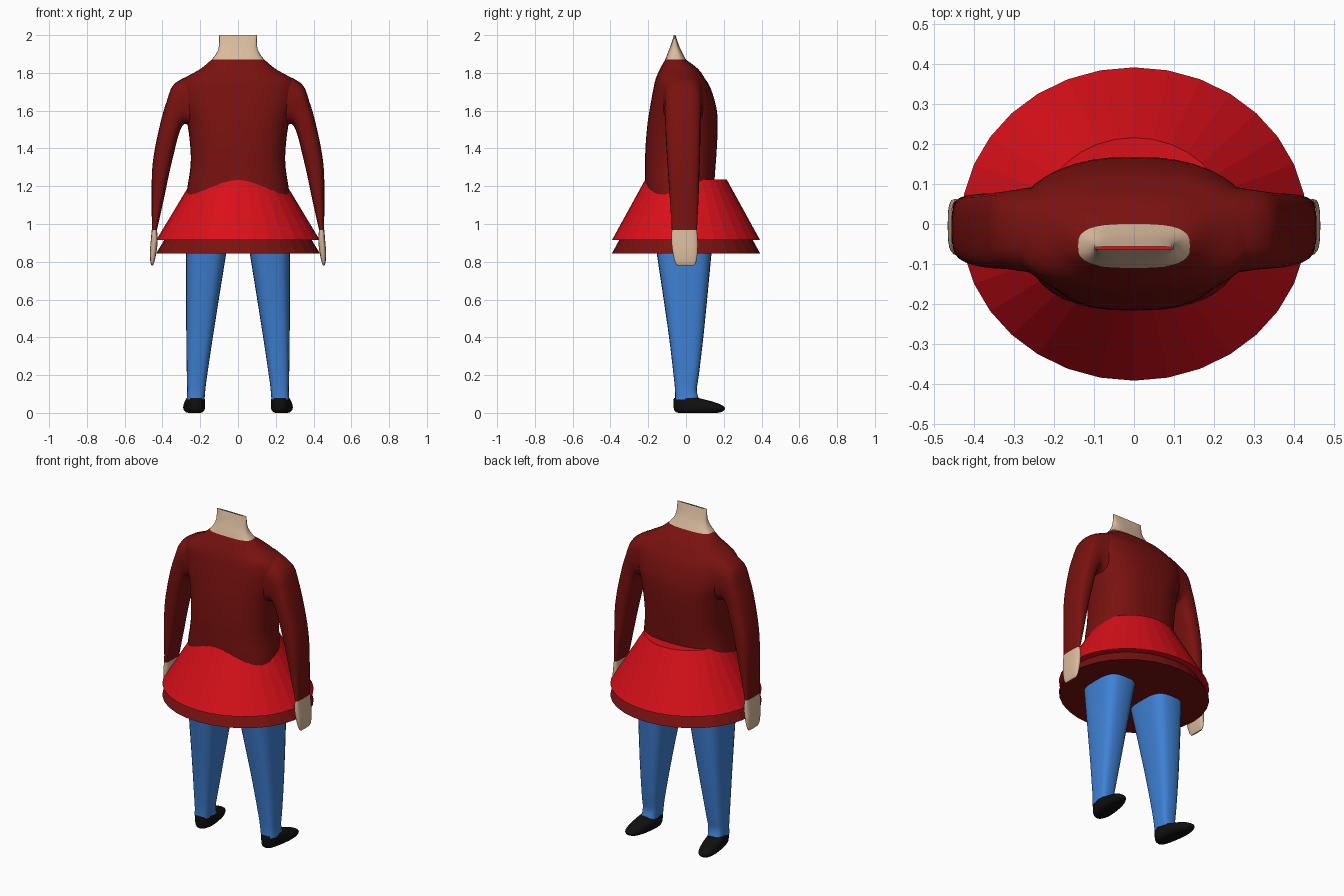
import bpy, bmesh, math

if "Cube" in bpy.data.objects:
    bpy.data.objects.remove(bpy.data.objects["Cube"])


def material(name, rgb):
    m = bpy.data.materials.new(name)
    m.diffuse_color = (*rgb, 1)
    m.use_nodes = True
    m.node_tree.nodes["Principled BSDF"].inputs["Base Color"].default_value = m.diffuse_color
    return m


DARK = material("dark_red", (0.19, 0.006, 0.005))
RED = material("bright_red", (0.70, 0.005, 0.01))
SKIN = material("skin", (0.70, 0.50, 0.34))
BLUE = material("blue", (0.05, 0.22, 0.66))
BLACK = material("black", (0.005, 0.005, 0.005))


def densify(rows, k):
    """Catmull-Rom interpolation between ring parameters."""
    out = []
    for i in range(len(rows) - 1):
        p0, p1, p2 = rows[max(i - 1, 0)], rows[i], rows[i + 1]
        p3 = rows[min(i + 2, len(rows) - 1)]
        for j in range(k):
            t = j / k
            out.append([0.5 * (2 * b + (c - a) * t + (2 * a - 5 * b + 4 * c - d) * t * t
                               + (3 * b - a - 3 * c + d) * t ** 3)
                        for a, b, c, d in zip(p0, p1, p2, p3)])
    return out + [rows[-1]]


def loft(name, rows, mat, power=2.5, n=32, k=3, caps=(False, False),
         mirror=False, shear=0.0, smooth=45):
    """Each row is (ax, az, bx, bz, ymin, ymax): a ring spanning a-b in xz."""
    bm = bmesh.new()
    rings = []
    for ax, az, bx, bz, y0, y1 in densify(rows, k):
        ring = []
        for i in range(n):
            t = 2 * math.pi * i / n
            c, s = math.cos(t), math.sin(t)
            u = math.copysign(abs(c) ** (2 / power), c) / 2
            v = math.copysign(abs(s) ** (2 / power), s) / 2
            y = (y0 + y1) / 2 + v * (y1 - y0)
            ring.append(bm.verts.new(((ax + bx) / 2 + u * (bx - ax) + shear * max(y, 0), y,
                                      (az + bz) / 2 + u * (bz - az))))
        rings.append(ring)
    for r, q in zip(rings, rings[1:]):
        for i in range(n):
            j = (i + 1) % n
            bm.faces.new((r[i], r[j], q[j], q[i]))
    if caps[0]:
        bm.faces.new(rings[0])
    if caps[1]:
        bm.faces.new(rings[-1])
    bmesh.ops.recalc_face_normals(bm, faces=bm.faces)
    me = bpy.data.meshes.new(name)
    bm.to_mesh(me)
    bm.free()
    me.materials.append(mat)
    ob = bpy.data.objects.new(name, me)
    bpy.context.collection.objects.link(ob)
    if smooth:
        bpy.ops.object.select_all(action='DESELECT')
        ob.select_set(True)
        bpy.context.view_layer.objects.active = ob
        bpy.ops.object.shade_smooth_by_angle(angle=math.radians(smooth))
    if mirror:
        ob.modifiers.new("mirror", 'MIRROR').use_mirror_merge = False
    return ob


def level(z, x0, x1, y0, y1):
    return (x0, z, x1, z, y0, y1)


def centred(z, hx, y0, y1):
    return level(z, -hx, hx, y0, y1)


# neck, pinched to an open slit at the top
loft("neck", [centred(1.87, .14, -.11, 0), centred(1.90, .116, -.099, -.016),
              centred(1.94, .101, -.083, -.035), centred(2.0, .10, -.064, -.056)],
     SKIN, power=3)

# torso of the jumper
loft("torso", [centred(1.87, .14, -.11, 0), centred(1.82, .20, -.138, .065),
               centred(1.77, .285, -.16, .10), centred(1.72, .31, -.172, .13),
               centred(1.62, .295, -.19, .16), centred(1.53, .268, -.204, .168),
               centred(1.4, .252, -.215, .163), centred(1.3, .252, -.216, .156),
               centred(1.18, .27, -.216, .147), centred(1.08, .28, -.20, .14)],
     DARK, power=2.5, n=40, caps=(False, True))

# sleeves, running from the shoulder to the wrist
loft("sleeve", [(.21, 1.805, .20, 1.48, -.13, .10), (.335, 1.745, .265, 1.525, -.115, .085),
                (.377, 1.65, .29, 1.525, -.112, .08), (.407, 1.55, .312, 1.48, -.11, .077),
                (.44, 1.4, .338, 1.38, -.103, .075), (.455, 1.28, .366, 1.26, -.095, .071),
                (.457, 1.13, .395, 1.12, -.085, .066), (.456, .965, .43, .965, -.075, .058)],
     DARK, power=2.8, n=24, mirror=True)

# hands
loft("hand", [level(.968, .429, .457, -.075, .058), level(.92, .425, .461, -.078, .062),
              level(.86, .430, .466, -.072, .062), level(.81, .440, .465, -.062, .056),
              level(.79, .446, .462, -.054, .05), level(.78, .450, .458, -.045, .042)],
     SKIN, power=3, n=24, caps=(False, True), mirror=True)

# two skirt layers, 32-sided flared cones
for name, z, mat in (("skirt", .915, RED), ("underskirt", .845, DARK)):
    loft(name, [centred(z + .32, .24, -.216, .216), centred(z, .433, -.392, .392)],
         mat, power=2, k=1, caps=(True, True), smooth=0)

# trouser legs
loft("leg", [level(.92, .045, .275, -.165, .142), level(.845, .062, .275, -.155, .135),
             level(.44, .127, .274, -.095, .096), level(.2, .163, .271, -.066, .068),
             level(.12, .173, .269, -.058, .057), level(.07, .177, .272, -.057, .07)],
     BLUE, power=3.2, n=24, caps=(True, False), mirror=True)

# shoes, toes turned slightly outward
loft("shoe", [level(.08, .177, .27, -.062, .062), level(.068, .174, .273, -.066, .11),
              level(.052, .171, .276, -.067, .165), level(.032, .170, .277, -.066, .203),
              level(.015, .173, .273, -.062, .203), level(.004, .183, .263, -.052, .185),
              level(0, .195, .25, -.04, .165)],
     BLACK, power=2.4, n=28, caps=(True, True), mirror=True, shear=.13)
